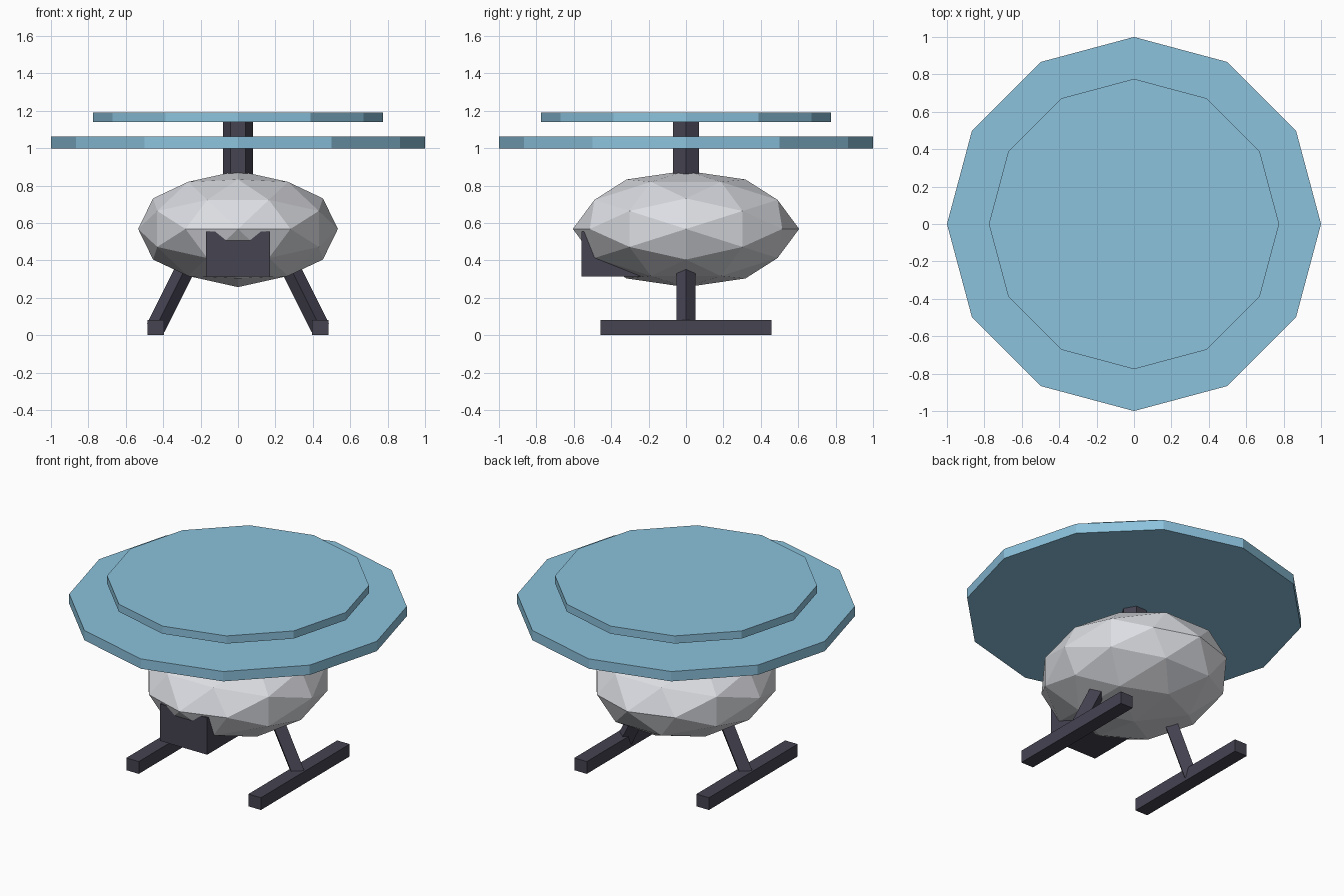
import bpy
import bmesh
from math import radians
from mathutils import Matrix, Vector

cube = bpy.data.objects.get("Cube")
if cube:
    bpy.data.objects.remove(cube, do_unlink=True)


def material(name, rgb):
    mat = bpy.data.materials.new(name)
    mat.use_nodes = True
    colour = (*rgb, 1.0)
    mat.diffuse_color = colour
    mat.node_tree.nodes["Principled BSDF"].inputs["Base Color"].default_value = colour
    return mat


PALE_GREY = material("pale grey", (0.72, 0.73, 0.77))
DARK_GREY = material("dark grey", (0.06, 0.056, 0.083))
SKY_BLUE = material("sky blue", (0.26, 0.54, 0.72))


def finish(name, bm, mat):
    bmesh.ops.recalc_face_normals(bm, faces=bm.faces)
    mesh = bpy.data.meshes.new(name)
    bm.to_mesh(mesh)
    bm.free()
    mesh.materials.append(mat)
    obj = bpy.data.objects.new(name, mesh)
    bpy.context.collection.objects.link(obj)
    return obj


def box(name, low, high, mat):
    low, high = Vector(low), Vector(high)
    bm = bmesh.new()
    bmesh.ops.create_cube(bm, size=1)
    bmesh.ops.scale(bm, vec=high - low, verts=bm.verts)
    bmesh.ops.translate(bm, vec=(low + high) / 2, verts=bm.verts)
    return finish(name, bm, mat)


def prism(name, start, end, radius, sides, mat):
    """Prism between two points in the XZ plane, with a corner facing +x."""
    start, end = Vector(start), Vector(end)
    axis = end - start
    bm = bmesh.new()
    ring = [bm.verts.new(Matrix.Rotation(radians(360 * i / sides), 3, "Z") @ Vector((radius, 0, 0)))
            for i in range(sides)]
    base = bm.faces.new(ring)
    top = bmesh.ops.extrude_face_region(bm, geom=[base])["geom"]
    bmesh.ops.translate(bm, vec=(0, 0, axis.length),
                        verts=[v for v in top if isinstance(v, bmesh.types.BMVert)])
    if not any(f.normal.z < 0 for f in bm.faces):
        bm.normal_update()
    turn = Vector((0, 0, 1)).rotation_difference(axis).to_matrix().to_4x4()
    bmesh.ops.transform(bm, matrix=Matrix.Translation(start) @ turn, verts=bm.verts)
    return finish(name, bm, mat)


# Faceted cabin, turned so that edge midpoints lie on all three axes
bm = bmesh.new()
bmesh.ops.create_icosphere(bm, subdivisions=2, radius=1)
bmesh.ops.rotate(bm, cent=(0, 0, 0), matrix=Matrix.Rotation(radians(58.283), 3, "Y"), verts=bm.verts)
bmesh.ops.scale(bm, vec=(0.534, 0.605, 0.311), verts=bm.verts)
bmesh.ops.translate(bm, vec=(0, 0, 0.568), verts=bm.verts)
finish("cabin", bm, PALE_GREY)

# Box under the nose
box("nose_box", (-0.17, -0.56, 0.315), (0.17, -0.2, 0.555), DARK_GREY)

# Landing skids and their slanted struts
for side, x in (("left", 1), ("right", -1)):
    inner, outer = sorted((0.395 * x, 0.485 * x))
    box(side + "_skid", (inner, -0.457, 0), (outer, 0.457, 0.08), DARK_GREY)
    prism(side + "_strut", (0.44 * x, 0, 0.04), (0.26 * x, 0, 0.4), 0.052, 4, DARK_GREY)

# Mast and the two rotor discs
prism("mast", (0, 0, 0.8), (0, 0, 1.15), 0.08, 6, DARK_GREY)
prism("lower_rotor", (0, 0, 0.998), (0, 0, 1.062), 1.0, 12, SKY_BLUE)
prism("upper_rotor", (0, 0, 1.14), (0, 0, 1.19), 0.776, 12, SKY_BLUE)
